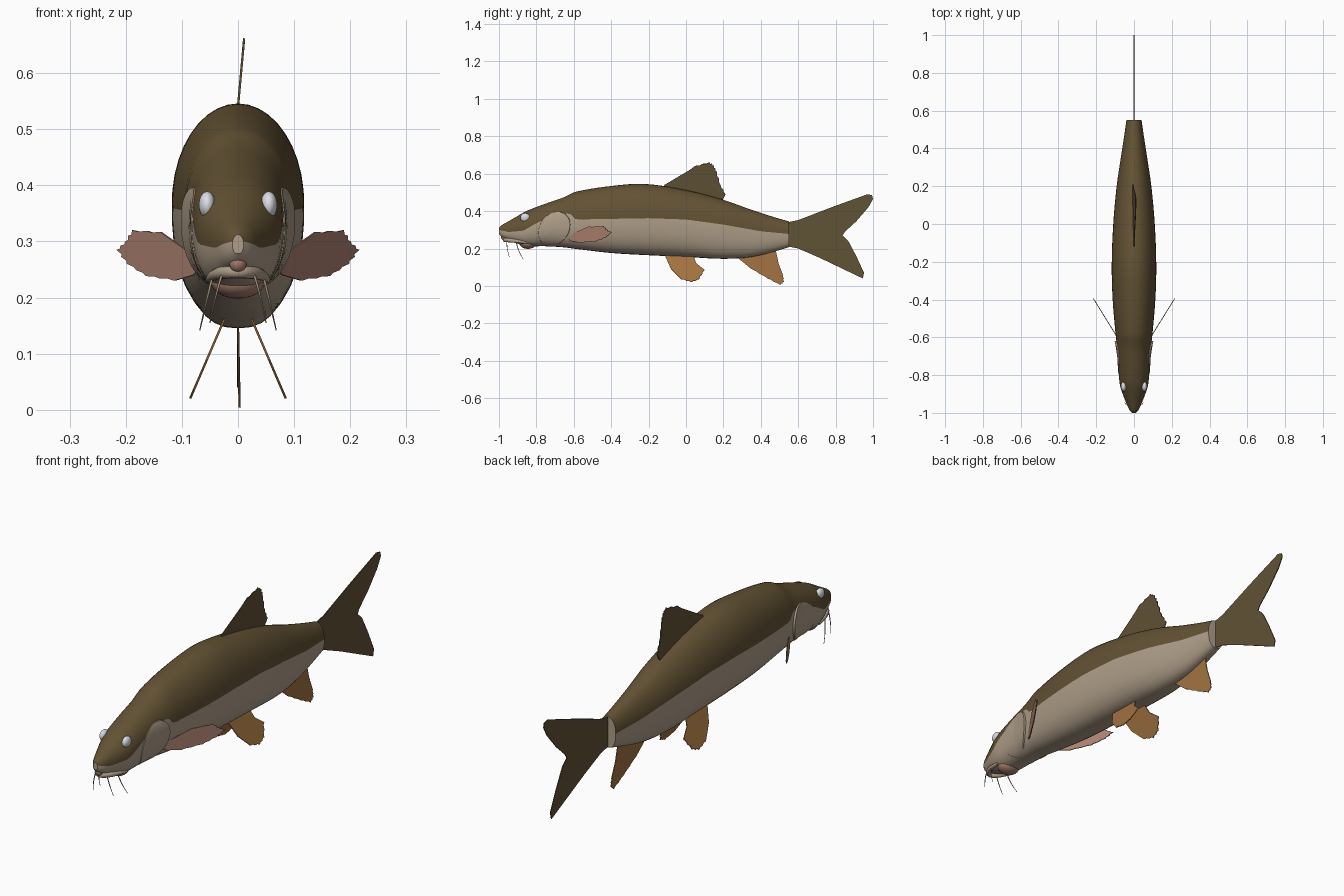
import bpy, bmesh, math
from mathutils import Vector

if "Cube" in bpy.data.objects:
    bpy.data.objects.remove(bpy.data.objects["Cube"])


def material(name, rgb):
    m = bpy.data.materials.new(name)
    m.diffuse_color = (*rgb, 1)
    m.use_nodes = True
    m.node_tree.nodes["Principled BSDF"].inputs["Base Color"].default_value = m.diffuse_color
    return m


BACK = material("olive brown back", (0.125, 0.085, 0.034))
BELLY = material("beige belly", (0.43, 0.345, 0.25))
FIN = material("dark brown fin", (0.118, 0.084, 0.036))
ORANGE = material("orange fin", (0.36, 0.17, 0.052))
PINK = material("pink skin", (0.40, 0.215, 0.155))
EYE = material("pale eye", (0.70, 0.73, 0.78))

# Body stations: y, underside z, back z, half width
BODY = [(-1.0, .278, .312, .010), (-.985, .262, .325, .024), (-.95, .245, .345, .040),
        (-.9, .225, .374, .060), (-.85, .213, .402, .075), (-.75, .212, .440, .084),
        (-.65, .206, .475, .090), (-.59, .198, .503, .097), (-.4, .176, .534, .113),
        (-.22, .165, .545, .118), (0, .155, .512, .110), (.2, .145, .460, .092),
        (.35, .155, .407, .070), (.48, .186, .365, .050), (.55, .207, .345, .040)]
# Height of the colour boundary along the body
LINE = [(-1, .30), (-.95, .288), (-.87, .295), (-.80, .335), (-.70, .380), (-.62, .388),
        (-.59, .355), (-.2, .362), (0, .355), (.2, .328), (.4, .292), (.55, .278)]


def station(y):
    """Smooth interpolation of the body stations."""
    n = len(BODY)
    i = max(0, min(n - 2, sum(1 for s in BODY if s[0] <= y) - 1))
    a, b = BODY[i], BODY[i + 1]
    p, q = BODY[max(0, i - 1)], BODY[min(n - 1, i + 2)]
    d = b[0] - a[0]
    t = (y - a[0]) / d
    out = []
    for k in (1, 2, 3):
        m0 = (b[k] - p[k]) / (b[0] - p[0]) * d
        m1 = (q[k] - a[k]) / (q[0] - a[0]) * d
        out.append((2*t**3 - 3*t*t + 1) * a[k] + (t**3 - 2*t*t + t) * m0
                   + (3*t*t - 2*t**3) * b[k] + (t**3 - t*t) * m1)
    return out


def boundary(y):
    for (y0, z0), (y1, z1) in zip(LINE, LINE[1:]):
        if y <= y1:
            return z0 + (z1 - z0) * (y - y0) / (y1 - y0)
    return LINE[-1][1]


def half_width(y, z):
    """Distance of the body surface from the centre plane."""
    lo, hi, w = station(y)
    mid = lo + .53 * (hi - lo)
    if z >= mid:
        return w * math.sqrt(max(0, 1 - ((z - mid) / (hi - mid)) ** 2))
    return w * max(0, 1 - ((mid - z) / (mid - lo)) ** 2.5) ** .4


def make(name, bm, mats, smooth=True):
    bmesh.ops.recalc_face_normals(bm, faces=bm.faces)
    me = bpy.data.meshes.new(name)
    bm.to_mesh(me)
    bm.free()
    for m in mats:
        me.materials.append(m)
    ob = bpy.data.objects.new(name, me)
    bpy.context.collection.objects.link(ob)
    if smooth:
        bpy.ops.object.select_all(action='DESELECT')
        ob.select_set(True)
        bpy.context.view_layer.objects.active = ob
        bpy.ops.object.shade_smooth_by_angle(angle=math.radians(40))
    return ob


# Body: lofted rings with one edge loop running along the colour boundary
bm = bmesh.new()
N, ROWS = 10, 70
rings = []
for r in range(ROWS + 1):
    y = -1 + 1.55 * (r / ROWS) ** 1.25
    lo, hi, w = station(y)
    zb = min(max(boundary(y), lo + .003), hi - .003)
    zs = [lo + (zb - lo) * (1 - math.cos(math.pi / 2 * i / N)) for i in range(N)]
    zs += [zb + (hi - zb) * math.sin(math.pi / 2 * i / N) for i in range(N + 1)]
    right = [(half_width(y, z), y, z) for z in zs]
    left = [(-x, y, z) for x, y, z in right[-2:0:-1]]
    rings.append([bm.verts.new(c) for c in right + left])
C = len(rings[0])
for a, b in zip(rings, rings[1:]):
    for i in range(C):
        j = (i + 1) % C
        f = bm.faces.new((a[i], a[j], b[j], b[i]))
        f.material_index = 0 if N <= i < C - N else 1
for cap in (rings[0], rings[-1]):
    bm.faces.new(cap).material_index = 1
make("body", bm, [BACK, BELLY])

# Gill covers: raised discs that follow the body surface
for s, side in ((1, "right"), (-1, "left")):
    bm = bmesh.new()
    rows = []
    for r in (.01, .3, .6, .8, .93, 1, 1.03):
        row = []
        for k in range(32):
            a = 2 * math.pi * k / 32
            y = -.705 + .085 * r * math.cos(a)
            z = .305 + .088 * r * math.sin(a) + .25 * (y + .705)
            lift = -.006 if r > 1 else .002 + .007 * max(0, math.cos(a)) * r
            row.append(bm.verts.new((s * (half_width(y, z) + lift), y, z)))
        rows.append(row)
    for a, b in zip(rows, rows[1:]):
        for i in range(32):
            bm.faces.new((a[i], a[i - 1], b[i - 1], b[i]))
    bm.faces.new(rows[0])
    make("gill_cover_" + side, bm, [BELLY])


def fin(name, outline, place, mat, ragged=(0, 0)):
    """Thin flat fin; a range of its edges gets small notches."""
    pts = [Vector(p) for p in outline]
    mid = sum(pts, Vector((0, 0))) / len(pts)
    full = []
    for i, p in enumerate(pts):
        full.append(p)
        if ragged[0] <= i < ragged[1]:
            q = pts[i + 1]
            for t, pull in ((.3, .05), (.5, -.01), (.8, .05)):
                m = p.lerp(q, t)
                full.append(m + (mid - m) * pull)
    bm = bmesh.new()
    f = bm.faces.new([bm.verts.new(place(*p)) for p in full])
    f.normal_update()
    n = f.normal.copy()
    new = bmesh.ops.extrude_face_region(bm, geom=[f])
    top = [v for v in new["geom"] if isinstance(v, bmesh.types.BMVert)]
    bmesh.ops.translate(bm, verts=top, vec=n * .004)
    bmesh.ops.translate(bm, verts=bm.verts, vec=n * -.002)
    bmesh.ops.triangulate(bm, faces=[g for g in bm.faces if len(g.verts) > 4])
    make(name, bm, [mat], smooth=False)


# Centre fins
fin("dorsal_fin", [(-.13, .51), (-.115, .54), (.02, .62), (.05, .642), (.125, .662),
                   (.15, .645), (.165, .61), (.185, .54), (.212, .49), (.19, .45), (.05, .48)],
    lambda y, z: ((z - .54) * .09, y, z), FIN, (3, 8))
fin("tail_fin", [(.54, .34), (.60, .352), (.79, .425), (.97, .49), (.995, .485), (1.0, .465),
                 (.975, .42), (.91, .345), (.85, .29), (.837, .27), (.868, .24), (.91, .16),
                 (.952, .07), (.945, .04), (.715, .15), (.60, .20), (.54, .212)],
    lambda y, z: (0, y, z), FIN)
fin("anal_fin", [(.265, .16), (.35, .09), (.435, .04), (.505, .004), (.525, .02),
                 (.52, .055), (.495, .12), (.478, .20)],
    lambda y, z: ((.15 - z) * .02, y, z), ORANGE, (1, 5))

# Paired fins, eyes and barbels
def ball(name, centre, radii, mat):
    bm = bmesh.new()
    bmesh.ops.create_uvsphere(bm, u_segments=20, v_segments=12, radius=1)
    bmesh.ops.scale(bm, verts=bm.verts, vec=radii)
    bmesh.ops.translate(bm, verts=bm.verts, vec=centre)
    make(name, bm, [mat])


def tube(name, points, radii, mat, sides=8):
    """Round strand swept through points by a bevelled curve."""
    cu = bpy.data.curves.new(name, 'CURVE')
    cu.dimensions = '3D'
    cu.bevel_depth = 1
    cu.bevel_resolution = sides // 4
    cu.use_fill_caps = True
    cu.resolution_u = 6
    sp = cu.splines.new('NURBS')
    sp.points.add(len(points) - 1)
    for p, c, r in zip(sp.points, points, radii):
        p.co = (*c, 1)
        p.radius = r
    sp.use_endpoint_u = True
    sp.order_u = 3
    cu.materials.append(mat)
    bpy.context.collection.objects.link(bpy.data.objects.new(name, cu))


for s, side in ((1, "right"), (-1, "left")):
    fin("pelvic_fin_" + side,
        [(-.12, .18), (-.08, .09), (-.025, .035), (.03, .02), (.07, .035), (.10, .085),
         (.055, .12), (.035, .175)],
        lambda y, z: (s * (.025 + (.16 - z) * .43), y, z), ORANGE, (2, 5))
    fin("pectoral_fin_" + side,
        [(-.63, .25), (-.615, .275), (-.57, .295), (-.52, .317), (-.44, .32), (-.42, .30),
         (-.395, .285), (-.425, .26), (-.48, .238), (-.56, .23), (-.615, .24)],
        lambda y, z: (s * (.088 + (y + .6) * .62), y, z), PINK, (3, 9))
    ball("eye_" + side, (s * .055, -.86, .365), (.015, .026, .024), EYE)
    tube("front_barbel_" + side,
         [(s * .022, -.955, .258), (s * .036, -.965, .225), (s * .050, -.945, .155)],
         (.003, .002, .001), BELLY)
    tube("rear_barbel_" + side,
         [(s * .042, -.91, .25), (s * .055, -.905, .20), (s * .068, -.87, .142)],
         (.003, .002, .001), BELLY)

# Mouth: snout tip, upper lip and lower lip
ball("snout_tip", (0, -.972, .262), (.016, .018, .018), PINK)
tube("upper_lip", [(-.052, -.855, .232), (-.046, -.92, .242), (0, -.985, .247),
                   (.046, -.92, .242), (.052, -.855, .232)],
     (.006, .011, .012, .011, .006), BELLY, 12)
ball("lower_lip", (0, -.845, .228), (.048, .045, .030), PINK)
